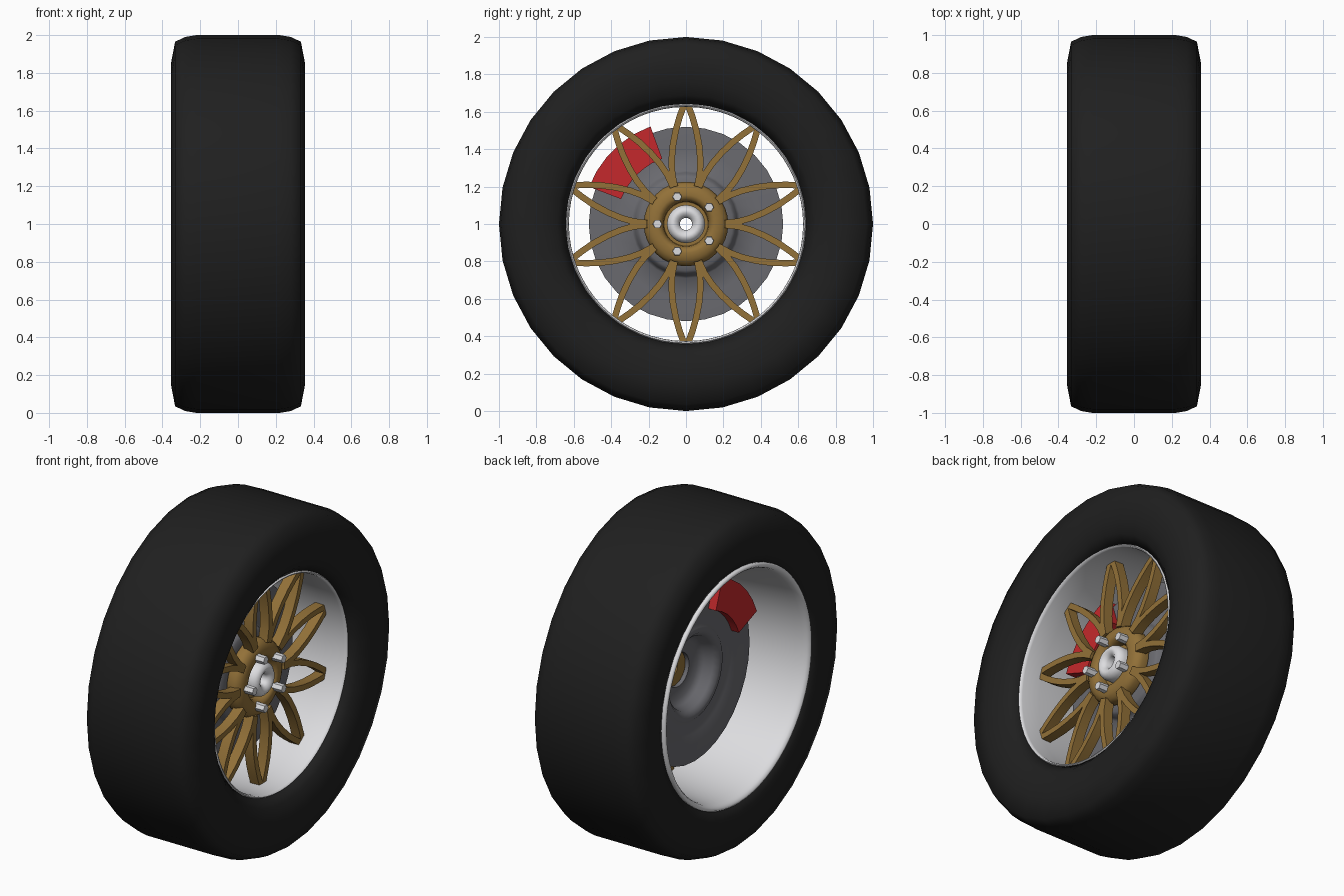
import bpy, bmesh
from math import sin, cos, pi, radians
from mathutils import Matrix, Vector

if "Cube" in bpy.data.objects:
    bpy.data.objects.remove(bpy.data.objects["Cube"])

CENTRE = Matrix.Translation((0, 0, 1))


def material(name, r, g, b):
    m = bpy.data.materials.new(name)
    m.use_nodes = True
    m.diffuse_color = (r, g, b, 1)
    m.node_tree.nodes["Principled BSDF"].inputs["Base Color"].default_value = (r, g, b, 1)
    return m


RUBBER = material("black rubber", 0.014, 0.014, 0.014)
SILVER = material("light silver", 0.72, 0.72, 0.74)
BRASS = material("brass", 0.29, 0.165, 0.04)
STEEL = material("grey steel", 0.145, 0.145, 0.16)
RED = material("red paint", 0.56, 0.022, 0.025)


def finish(name, bm, mat, smooth):
    bmesh.ops.remove_doubles(bm, verts=bm.verts, dist=1e-5)
    bmesh.ops.recalc_face_normals(bm, faces=bm.faces)
    bm.transform(CENTRE)
    mesh = bpy.data.meshes.new(name)
    bm.to_mesh(mesh)
    bm.free()
    mesh.materials.append(mat)
    ob = bpy.data.objects.new(name, mesh)
    bpy.context.collection.objects.link(ob)
    bpy.ops.object.select_all(action='DESELECT')
    ob.select_set(True)
    bpy.context.view_layer.objects.active = ob
    bpy.ops.object.shade_smooth_by_angle(angle=radians(smooth))


def lathe(name, profile, mat, steps=32, smooth=50):
    """Spin a closed (x, radius) profile about the axle."""
    bm = bmesh.new()
    vs = [bm.verts.new((x, 0, r)) for x, r in profile]
    es = [bm.edges.new((vs[i - 1], vs[i])) for i in range(len(vs))]
    bmesh.ops.spin(bm, geom=vs + es, cent=(0, 0, 0), axis=(1, 0, 0),
                   angle=2 * pi, steps=steps, use_merge=True)
    finish(name, bm, mat, smooth)


def sweep(bm, sections):
    """Join four-cornered sections into a capped bar."""
    rings = [[bm.verts.new(p) for p in s] for s in sections]
    for a, b in zip(rings, rings[1:]):
        for i in range(4):
            bm.faces.new((a[i - 1], a[i], b[i], b[i - 1]))
    bm.faces.new(rings[0])
    bm.faces.new(rings[-1][::-1])


# Tyre: rounded shoulders, sidewalls tucking in to the beads
shoulder = [(0.22, 1.0), (0.28, 0.99), (0.333, 0.965), (0.355, 0.85)]
lathe("tyre", [(-0.325, 0.698), (-0.348, 0.76)]
      + [(-x, r) for x, r in reversed(shoulder)] + shoulder
      + [(0.35, 0.76), (0.325, 0.69), (0.28, 0.641), (0.2, 0.68), (-0.27, 0.695)],
      RUBBER, 32, 75)

# Rim barrel: widens toward the back, with rolled lips at both ends
lathe("rim", [(0.29, 0.636), (0.286, 0.629), (0.27, 0.626), (0.15, 0.627),
              (0.0, 0.635), (-0.15, 0.65), (-0.27, 0.662), (-0.31, 0.667),
              (-0.335, 0.673), (-0.35, 0.685), (-0.352, 0.695), (-0.342, 0.704),
              (-0.315, 0.702), (-0.28, 0.69), (-0.15, 0.672), (0.15, 0.645),
              (0.28, 0.644)], SILVER, 64, 75)

# Brake disc: friction ring with a hollow raised centre and ridged back
lathe("brake_disc", [(-0.06, 0.52), (0.0, 0.52), (0.005, 0.4), (0.0, 0.29),
                     (0.02, 0.275), (0.05, 0.265), (0.06, 0.25), (0.065, 0.22),
                     (0.075, 0.1), (0.05, 0.1), (0.045, 0.17), (0.02, 0.2),
                     (-0.03, 0.215), (-0.055, 0.24), (-0.055, 0.27),
                     (-0.035, 0.3), (-0.06, 0.35)], STEEL, 32, 75)

# Brake caliper: curved block straddling the disc
bm = bmesh.new()
sections = []
for i in range(6):
    a = radians(110 + 49 * i / 5)
    sections.append([(x, r * cos(a), r * sin(a)) for x, r in
                     ((-0.11, 0.372), (0.05, 0.372), (0.05, 0.555), (-0.11, 0.555))])
sweep(bm, sections)
finish("brake_caliper", bm, RED, 30)

# Hub: domed ring with a recess for the cap
lathe("hub", [(0.08, 0.222), (0.12, 0.226), (0.145, 0.215), (0.16, 0.19),
              (0.167, 0.155), (0.16, 0.135), (0.14, 0.123), (0.11, 0.118),
              (0.11, 0.034), (0.08, 0.034)], BRASS)

# Centre cap: rounded ring with an open bore
lathe("centre_cap", [(0.105, 0.1), (0.15, 0.102), (0.175, 0.094), (0.19, 0.077),
                     (0.19, 0.06), (0.178, 0.044), (0.165, 0.033),
                     (0.105, 0.033)], SILVER, 24, 75)

# Spokes: ten pointed petals, each a mirrored pair of bowed bars
bow = [(0.06, 0.2), (0.074, 0.27), (0.077, 0.34), (0.07, 0.42),
       (0.055, 0.5), (0.035, 0.57), (0.012, 0.634)]
bm = bmesh.new()
for k in range(10):
    turn = Matrix.Rotation(k * pi / 5, 3, 'X')
    for s in (1, -1):
        sections = []
        for i, (t, r) in enumerate(bow):
            (t0, r0), (t1, r1) = bow[max(i - 1, 0)], bow[min(i + 1, len(bow) - 1)]
            across = Vector((0, r1 - r0, t0 - t1)).normalized() * 0.017
            mid = Vector((0.135, t, r))
            half = Vector((0.03, 0, 0))
            corners = [mid + half + across, mid + half - across,
                       mid - half - across, mid - half + across]
            sections.append([turn @ Vector((c.x, s * c.y, c.z)) for c in corners])
        sweep(bm, sections)
finish("spokes", bm, BRASS, 30)

# Wheel nuts: five hexagonal heads
bm = bmesh.new()
for k in range(5):
    a = pi + k * 2 * pi / 5
    place = (Matrix.Translation((0.185, 0.153 * cos(a), 0.153 * sin(a)))
             @ Matrix.Rotation(pi / 2, 4, 'Y'))
    bmesh.ops.create_cone(bm, cap_ends=True, segments=6, radius1=0.026,
                          radius2=0.024, depth=0.07, matrix=place)
finish("wheel_nuts", bm, SILVER, 30)
